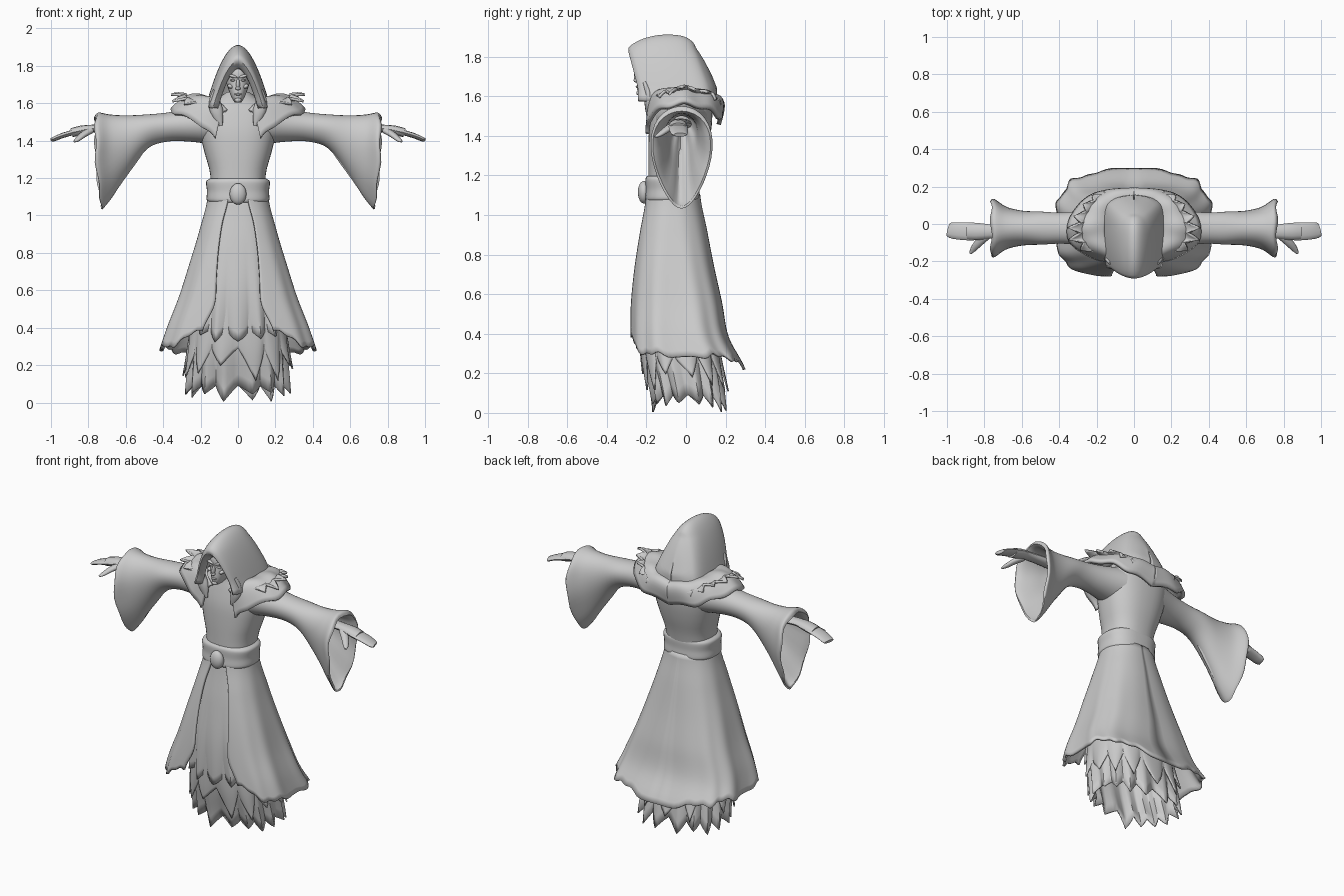
import bpy, bmesh, math, random
from mathutils import Vector

random.seed(4)
PI = math.pi
old = bpy.data.objects.get("Cube")
if old:
    bpy.data.objects.remove(old, do_unlink=True)

cloth = bpy.data.materials.new("plain_grey")
cloth.use_nodes = True
GREY = (0.6, 0.6, 0.6, 1)
cloth.diffuse_color = GREY
cloth.node_tree.nodes["Principled BSDF"].inputs["Base Color"].default_value = GREY


def curve(rows, t):
    """Smooth interpolation through evenly spaced rows."""
    n = len(rows) - 1
    s = min(max(t, 0), 1) * n
    i = min(int(s), n - 1)
    f = s - i
    a, b, c, d = (rows[min(max(k, 0), n)] for k in (i - 1, i, i + 1, i + 2))
    return [q + f / 2 * (r - p + f * (2 * p - 5 * q + 4 * r - w + f * (3 * (q - r) + w - p)))
            for p, q, r, w in zip(a, b, c, d)]


def ring(th, z, rx, front, back, power=2.0):
    """Point on a rounded outline; the angle starts at the front."""
    sx, cy = math.sin(th), math.cos(th)
    e = 2 / power
    x = rx * math.copysign(abs(sx) ** e, sx)
    y = (front + back) / 2 - (back - front) / 2 * math.copysign(abs(cy) ** e, cy)
    return Vector((x, y, z))


def finish(obj, thick=0, mirror=False):
    obj.data.materials.append(cloth)
    if thick:
        m = obj.modifiers.new("thickness", 'SOLIDIFY')
        m.thickness, m.offset = thick, 0
    if mirror:
        obj.modifiers.new("mirror", 'MIRROR')
    bpy.ops.object.select_all(action='DESELECT')
    obj.select_set(True)
    bpy.context.view_layer.objects.active = obj
    bpy.ops.object.shade_smooth_by_angle(angle=math.radians(50))


def sheet(name, rows, cols, fn, closed=False, caps=False, thick=0, mirror=False):
    """Grid surface from fn(u, v), optionally wrapped into a tube."""
    bm = bmesh.new()
    span = cols if closed else cols + 1
    g = [[bm.verts.new(fn(i / rows, j / cols)) for j in range(span)] for i in range(rows + 1)]
    for i in range(rows):
        for j in range(cols):
            k = (j + 1) % span
            bm.faces.new((g[i][j], g[i][k], g[i + 1][k], g[i + 1][j]))
    if caps:
        bm.faces.new(g[0])
        bm.faces.new(g[-1])
    bmesh.ops.recalc_face_normals(bm, faces=bm.faces)
    mesh = bpy.data.meshes.new(name)
    bm.to_mesh(mesh)
    bm.free()
    obj = bpy.data.objects.new(name, mesh)
    bpy.context.collection.objects.link(obj)
    finish(obj, thick, mirror)


def loft(name, table, rows=20, cols=40, power=2.0):
    sheet(name, rows, cols, lambda u, v: ring(v * 2 * PI, *curve(table, u), power),
          closed=True, caps=True)


def tube(name, pts, flat=1.0, rows=8):
    """Tapered mirrored tube along points (x, y, z, radius)."""
    def fn(u, v):
        a, b, p = (curve(pts, t) for t in (u - 0.05, u + 0.05, u))
        d = (Vector(b[:3]) - Vector(a[:3])).normalized()
        side = d.cross(Vector((0, 0, 1)) if abs(d.z) < 0.8 else Vector((0, 1, 0))).normalized()
        up = side.cross(d)
        w = v * 2 * PI
        return Vector(p[:3]) + p[3] * (side * math.cos(w) + up * math.sin(w) * flat)
    sheet(name, rows, 12, fn, closed=True, caps=True, mirror=True)


def blob(name, loc, scale, tilt=0, mirror=False):
    bpy.ops.mesh.primitive_uv_sphere_add(segments=20, ring_count=12)
    obj = bpy.context.object
    obj.name = name
    obj.location, obj.scale, obj.rotation_euler = loc, scale, (0, tilt, 0)
    bpy.ops.object.transform_apply(location=True, rotation=True, scale=True)
    finish(obj, mirror=mirror)


# Torso, belt and buckle
loft("torso", [(1.12, .145, -.19, .06), (1.23, .15, -.19, .08), (1.34, .18, -.19, .11),
               (1.45, .205, -.185, .13), (1.55, .21, -.165, .13), (1.61, .13, -.15, .1),
               (1.66, .06, -.15, .02)], power=2.4)
loft("belt", [(1.07, .155, -.2, .06), (1.085, .168, -.207, .07), (1.13, .166, -.204, .068),
              (1.18, .17, -.205, .07), (1.198, .15, -.195, .06)], power=2.5)
blob("buckle", (0, -.213, 1.115), (.045, .03, .057))

# Long open coat skirt
COAT = [(.155, -.2, .065), (.2, -.235, .1), (.255, -.26, .135), (.312, -.275, .175),
        (.38, -.28, .21), (.43, -.28, .3)]
OPENING = [(.05,), (.085,), (.105,), (.115,), (.125,), (.19,)]
HEM = [(.38,), (.31,), (.29,), (.285,), (.27,), (.225,)]


def coat(u, v):
    hem = curve(HEM, v)[0] + .01 * math.sin(23 * v) + .007 * math.sin(57 * v)
    z = 1.1 + (hem - 1.1) * u
    t = (1.1 - z) / .9
    rx, front, back = curve(COAT, t)
    power = 2.2 + 1.4 * t
    start = math.asin((curve(OPENING, u)[0] / rx) ** (power / 2))
    th = start + (PI - start) * v
    p = ring(th, z, rx, front, back, power)
    fold = 1 + .025 * t * math.sin(11 * th) * math.sin(PI * v)
    return Vector((p.x * fold, p.y * fold, z))


sheet("coat_skirt", 28, 56, coat, thick=.014, mirror=True)

# Ragged under-skirt in three tiers
UNDER = [(.14, -.18, .05), (.185, -.215, .08), (.225, -.235, .125), (.255, -.215, .16),
         (.27, -.155, .19)]


def tier(name, top, hem, amp, teeth, grow, arc=2 * PI):
    depth = [random.uniform(.35, 1) for _ in range(teeth + 1)]
    full = arc > 6

    def fn(u, v):
        k = v * teeth
        d = 1 - abs(2 * (k % 1) - 1)
        z = top + (hem + amp * (1 - d * depth[int(k)]) - top) * u
        rx, front, back = curve(UNDER, (1.1 - z) / 1.07)
        g = grow * u + .03 * (d - .5) * u ** 3
        return ring((v - (0 if full else .5)) * arc, z, rx + g, front - g, back + g, 2.5)
    sheet(name, 16, teeth * 8, fn, closed=full, thick=.008)


tier("under_skirt", 1.1, 0, .09, 16, 0)
tier("middle_tatters", .6, .09, .2, 13, .015)
tier("front_apron", 1.1, .32, .07, 5, .015, 1.8)

# Wide hanging sleeves with a narrowing lining
SLEEVE = [(.14, 1.6, 1.38, .13), (.26, 1.57, 1.395, .1), (.38, 1.55, 1.395, .085),
          (.49, 1.54, 1.355, .09), (.6, 1.535, 1.22, .096), (.685, 1.54, 1.1, .118),
          (.748, 1.55, 1.035, .16), (.765, 1.525, 1.045, .15)]
LINING = [(.765, 1.525, 1.045, .15), (.735, 1.515, 1.07, .122), (.66, 1.51, 1.18, .09),
          (.56, 1.505, 1.32, .07), (.5, 1.5, 1.42, .04)]


def sleeve(table, u, v, flare):
    x, top, low, half = curve(table, u)
    a = v * 2 * PI
    s = (1 - math.cos(a)) / 2
    y = -.022 + half * math.sin(a) * (1 + .25 * flare - .65 * flare * s)
    wave = .006 * flare ** 4 * math.sin(7 * a)
    return Vector((x - .04 * flare ** 3 * s ** 3 + wave, y, top + (low - top) * s))


sheet("sleeves", 28, 36, lambda u, v: sleeve(SLEEVE, u, v, u), closed=True, mirror=True)
sheet("sleeve_linings", 12, 36, lambda u, v: sleeve(LINING, u, v, 1), closed=True, mirror=True)

# Forearms, flat hands with closed fingers, thumbs
tube("forearms", [(.5, -.02, 1.46, .05), (.65, -.03, 1.465, .042), (.77, -.04, 1.465, .038),
                  (.84, -.04, 1.455, .046), (.89, -.04, 1.442, .044)], flat=.55)
tube("fingers", [(.8, -.04, 1.46, .042), (.87, -.04, 1.447, .048),
                 (.94, -.037, 1.427, .046), (.98, -.033, 1.41, .042),
                 (.994, -.03, 1.405, .034)], flat=.3)
tube("thumbs", [(.79, -.06, 1.455, .026), (.83, -.1, 1.43, .022),
                (.86, -.135, 1.405, .016), (.875, -.158, 1.395, .006)], flat=.7)

# Shoulder mantle with a spiky fringe
INNER = [(.06, -.17, 1.56), (.11, -.15, 1.61), (.15, -.07, 1.62), (.15, 0, 1.62),
         (.13, .07, 1.61), (.08, .11, 1.6), (0, .12, 1.59)]
OUTER = [(.12, -.195, 1.41), (.21, -.18, 1.49), (.335, -.1, 1.545), (.345, .01, 1.56),
         (.27, .12, 1.53), (.16, .17, 1.485), (0, .165, 1.465)]


def mantle(u, v):
    a, b = Vector(curve(INNER, v)), Vector(curve(OUTER, v))
    p = a.lerp(b, u)
    p.z += .045 * math.sin(PI * u) + .008 * math.sin(30 * v) * u
    p.y += .09 * math.sin(PI * u) * max(0, v - .55)
    return p


SPIKES = [random.uniform(.5, 1) for _ in range(8)]


def fringe(u, v):
    k = v * 7
    d = 1 - abs(2 * (k % 1) - 1)
    reach = u * (.2 + d * SPIKES[int(k)])
    p = mantle(.6 + .38 * reach, .22 + .66 * v)
    p.z += u * .015 + .065 * reach * math.sin(PI * (.15 + .7 * v))
    return p


sheet("mantle", 10, 44, mantle, thick=.022, mirror=True)
sheet("mantle_fringe", 5, 56, fringe, thick=.014, mirror=True)

# Deep domed hood, rolled in at the brim
HOOD = [(-.255, 1.79, .112), (-.288, 1.835, .138), (-.225, 1.88, .155), (-.13, 1.903, .166),
        (-.03, 1.9, .167), (.025, 1.873, .155), (.048, 1.83, .127), (.063, 1.77, .08),
        (.07, 1.7, .004)]


def hood(u, v):
    y, top, w = curve(HOOD, u)
    s = 2 * v - 1
    z = top + (1.575 - top) * s * s
    x = w * math.copysign(abs(s) ** 1.08, s)
    drop = min(max(0, 1.84 - z), .2)
    return Vector((x, y + (.25 + .15 * u) * drop, z))


sheet("hood", 28, 36, hood, thick=.014)
tube("hood_lapels", [(.118, -.21, 1.67, .016), (.125, -.19, 1.61, .03),
                     (.112, -.188, 1.55, .034), (.09, -.19, 1.48, .008)], flat=.6)

# Gaunt face inside the hood
loft("head", [(1.605, .018, -.235, -.15), (1.63, .034, -.246, -.12), (1.67, .05, -.248, -.08),
              (1.72, .064, -.242, -.05), (1.77, .064, -.24, -.05), (1.81, .045, -.215, -.08),
              (1.83, .01, -.17, -.14)], power=2.2)
blob("nose", (0, -.247, 1.7), (.01, .016, .032))
blob("nose_tip", (0, -.253, 1.68), (.014, .012, .01))
blob("lips", (0, -.246, 1.648), (.02, .008, .006))
blob("chin", (0, -.238, 1.617), (.018, .013, .013))
blob("brows", (.03, -.237, 1.745), (.03, .013, .008), tilt=-.3, mirror=True)
blob("cheekbones", (.041, -.222, 1.69), (.016, .018, .011), tilt=-.5, mirror=True)
blob("eyes", (.027, -.235, 1.723), (.014, .008, .006), mirror=True)
